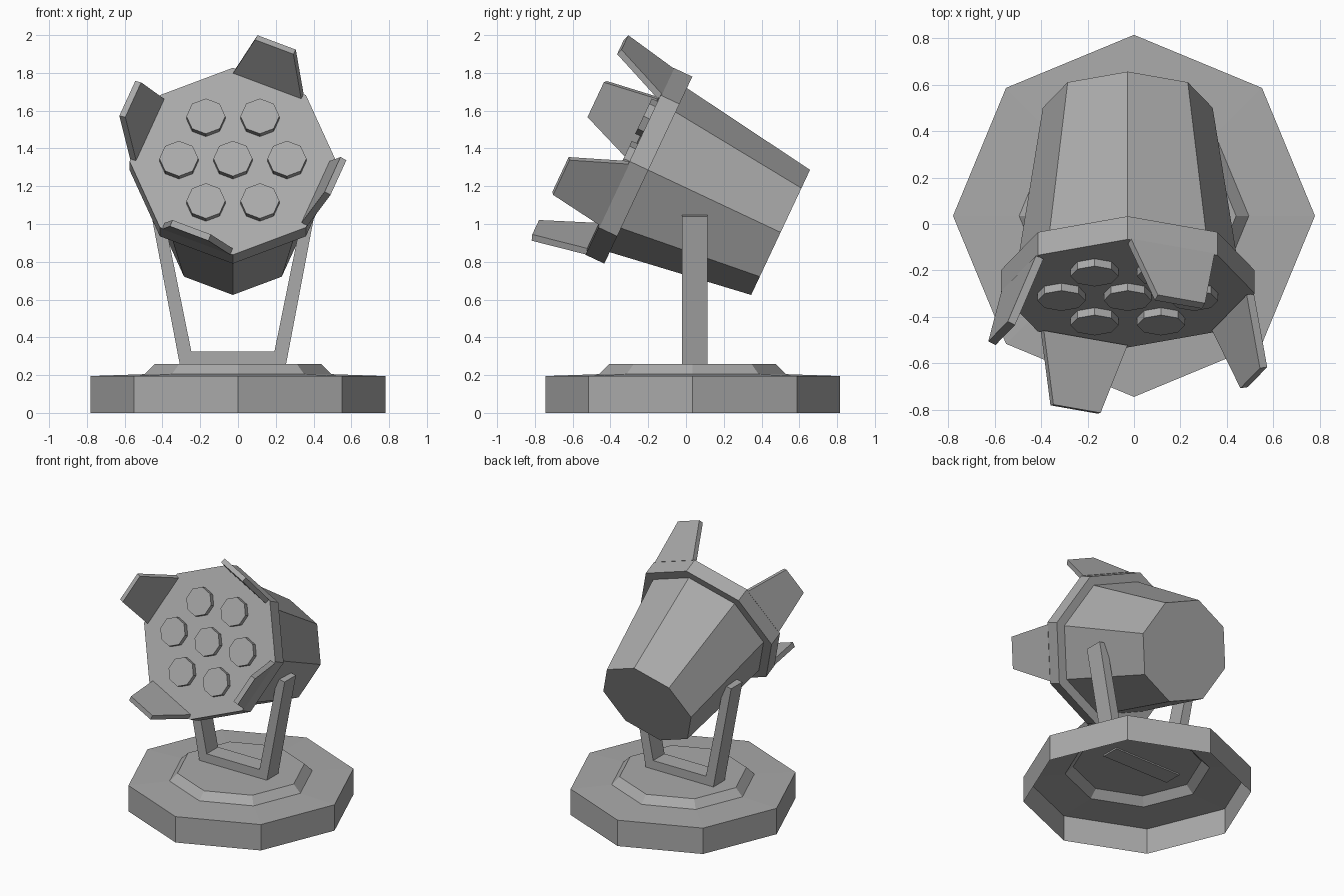
import bpy, bmesh, math
from mathutils import Matrix, Vector

cube = bpy.data.objects.get("Cube")
if cube:
    bpy.data.objects.remove(cube)

# One flat grey for the whole lamp
grey = bpy.data.materials.new("matte_grey")
grey.use_nodes = True
colour = (0.40, 0.40, 0.40, 1)
grey.diffuse_color = colour
grey.node_tree.nodes["Principled BSDF"].inputs["Base Color"].default_value = colour


def finish(name, bm, matrix=Matrix(), solid=True):
    if solid:
        bmesh.ops.recalc_face_normals(bm, faces=bm.faces)
    mesh = bpy.data.meshes.new(name)
    bm.to_mesh(mesh)
    bm.free()
    mesh.materials.append(grey)
    ob = bpy.data.objects.new(name, mesh)
    ob.matrix_world = matrix
    bpy.context.collection.objects.link(ob)
    return ob


def lathe(name, profile, matrix=Matrix(), sides=8, open_bottom=False):
    """Stack of polygon rings given as (radius, height), capped at the ends."""
    bm = bmesh.new()
    rings = []
    for r, h in profile:
        angles = [2 * math.pi * i / sides for i in range(sides)]
        rings.append([bm.verts.new((r * math.cos(a), r * math.sin(a), h)) for a in angles])
    for low, high in zip(rings, rings[1:]):
        for i in range(sides):
            j = (i + 1) % sides
            bm.faces.new((low[i], low[j], high[j], high[i]))
    bm.faces.new(rings[-1])
    if not open_bottom:
        bm.faces.new(rings[0][::-1])
    return finish(name, bm, matrix, solid=not open_bottom)


def prism(name, outline, offset, matrix=Matrix()):
    """Flat outline pushed along an offset vector."""
    bm = bmesh.new()
    face = bm.faces.new([bm.verts.new(p) for p in outline])
    new = bmesh.ops.extrude_face_region(bm, geom=[face])["geom"]
    verts = [v for v in new if isinstance(v, bmesh.types.BMVert)]
    bmesh.ops.translate(bm, verts=verts, vec=offset)
    return finish(name, bm, matrix)


# Base: hollow octagonal shell with a raised step
lathe("base", [(0.78, 0), (0.78, 0.195), (0.495, 0.205), (0.44, 0.26)],
      Matrix.Translation((0, 0.035, 0)), open_bottom=True)

# Yoke: U-shaped bracket, mirrored half outline
half = [(0.28, 0.25), (0.43, 1.04), (0.367, 1.05), (0.22, 0.325)]
outline = half + [(-x, z) for x, z in reversed(half)]
prism("yoke", [(x, -0.02, z) for x, z in outline], Vector((0, 0.135, 0)),
      Matrix.Translation((-0.027, 0, 0)))

# Head frame: local z points out of the lamp front, local y is its up
tilt = math.radians(25.2)
right = Vector((1, 0, 0))
up = Vector((0, math.sin(tilt), math.cos(tilt)))
out = right.cross(up)
head = Matrix.Translation((-0.027, -0.299, 1.332)) @ Matrix((right, up, out)).transposed().to_4x4()

lathe("lamp_body", [(0.366, -0.884), (0.48, -0.11)], head)
lathe("front_flange", [(0.547, -0.11), (0.547, 0)], head)

# Lenses: one in the middle and six around it
spots = [(0, 0)] + [(0.286 * math.cos(k * math.pi / 3), 0.286 * math.sin(k * math.pi / 3))
                    for k in range(6)]
for n, (x, y) in enumerate(spots):
    lathe(f"lens_{n + 1}", [(0.103, -0.01), (0.103, 0.035)], head @ Matrix.Translation((x, y, 0)))

# Barn-door flaps on every second flange side
for k in range(4):
    spin = Matrix.Rotation(math.radians(67.5 + 90 * k), 4, "Z")
    flap = [(0.508, -0.195, -0.005), (0.508, 0.195, -0.005), (0.605, 0.11, 0.29), (0.605, -0.11, 0.29)]
    prism(f"flap_{k + 1}", flap, Vector((-0.034, 0, 0.011)), head @ spin)
